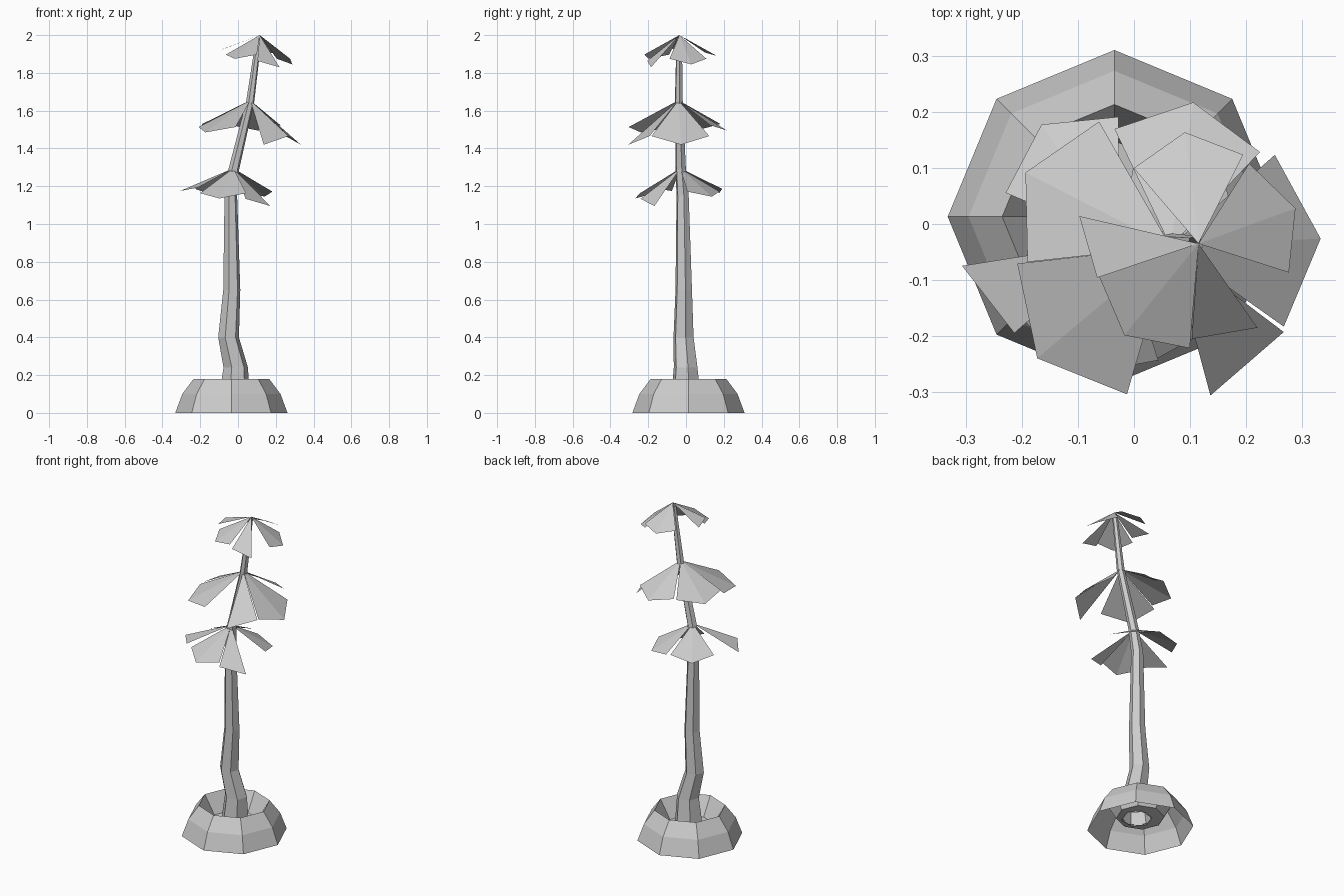
import bpy
from math import sin, cos, pi, radians
from mathutils import Vector

if "Cube" in bpy.data.objects:
    bpy.data.objects.remove(bpy.data.objects["Cube"])


def make(name, verts, faces):
    me = bpy.data.meshes.new(name)
    me.from_pydata([tuple(v) for v in verts], [], faces)
    me.update()
    ob = bpy.data.objects.new(name, me)
    bpy.context.collection.objects.link(ob)
    return ob


def rings(name, path, n, start=0.0):
    """Loft n-sided horizontal rings given as (x, y, z, radius)."""
    verts = [(x + r * cos(start + 2 * pi * i / n), y + r * sin(start + 2 * pi * i / n), z)
             for x, y, z, r in path for i in range(n)]
    faces = [(k * n + i, k * n + (i + 1) % n, (k + 1) * n + (i + 1) % n, (k + 1) * n + i)
             for k in range(len(path) - 1) for i in range(n)]
    return make(name, verts, faces)


def leaf_tier(name, apex, leaves):
    """Folded kite leaves: (azimuth, reach, drop, halves), halves naming left and/or right."""
    apex = Vector(apex)
    verts, faces = [], []
    for az, reach, drop, halves in leaves:
        a = radians(az)
        tip = Vector((reach * cos(a), reach * sin(a), -drop))
        size = tip.length
        s = Vector((-sin(a), cos(a), 0))
        n = tip.normalized().cross(s)
        mid = tip * 0.76 - n * 0.04 * size
        b = len(verts)
        verts += [apex, apex + tip]
        for half in halves:
            side = 0.43 * size if half == "L" else -0.43 * size
            verts.append(apex + mid + s * side)
            v = len(verts) - 1
            faces.append((b, b + 1, v) if half == "L" else (b, v, b + 1))
    return make(name, verts, faces)


# Eight-sided mound with a funnel opening, hollow underneath
cx, cy = -0.035, 0.013
rings("base_mound", [(cx, cy, z, r) for r, z in
                     [(0.297, 0), (0.26, 0.10), (0.2, 0.18), (0.135, 0.07)]]
      + [(-0.02, 0.0, 0.065, 0.08)], 8)

# Crooked tapering trunk
rings("trunk", [(-0.02, 0.0, 0.06, 0.085), (-0.012, -0.002, 0.24, 0.066),
                (-0.05, -0.013, 0.40, 0.056), (-0.033, -0.012, 0.65, 0.046),
                (-0.038, -0.018, 1.15, 0.034), (-0.022, -0.028, 1.29, 0.029),
                (0.065, -0.038, 1.65, 0.022), (0.11, -0.036, 1.985, 0.015)],
      6, start=0.2)

# Three tiers of five drooping leaves, some of them half leaves
leaf_tier("lower_leaves", (-0.025, -0.03, 1.295),
          [(124, 0.25, 0.13, "LR"), (189, 0.285, 0.12, "L"), (253, 0.25, 0.16, "LR"),
           (325, 0.24, 0.20, "R"), (45, 0.235, 0.15, "LR")])
leaf_tier("middle_leaves", (0.065, -0.04, 1.655),
          [(153, 0.29, 0.15, "LR"), (81, 0.26, 0.16, "LR"), (3, 0.268, 0.235, "LR"),
           (285, 0.275, 0.235, "L"), (220, 0.31, 0.17, "LR")])
leaf_tier("top_leaves", (0.115, -0.035, 2.0),
          [(97, 0.2, 0.11, "LR"), (20, 0.184, 0.155, "LR"), (305, 0.183, 0.17, "R"),
           (231, 0.21, 0.125, "LR"), (167, 0.218, 0.08, "L")])
